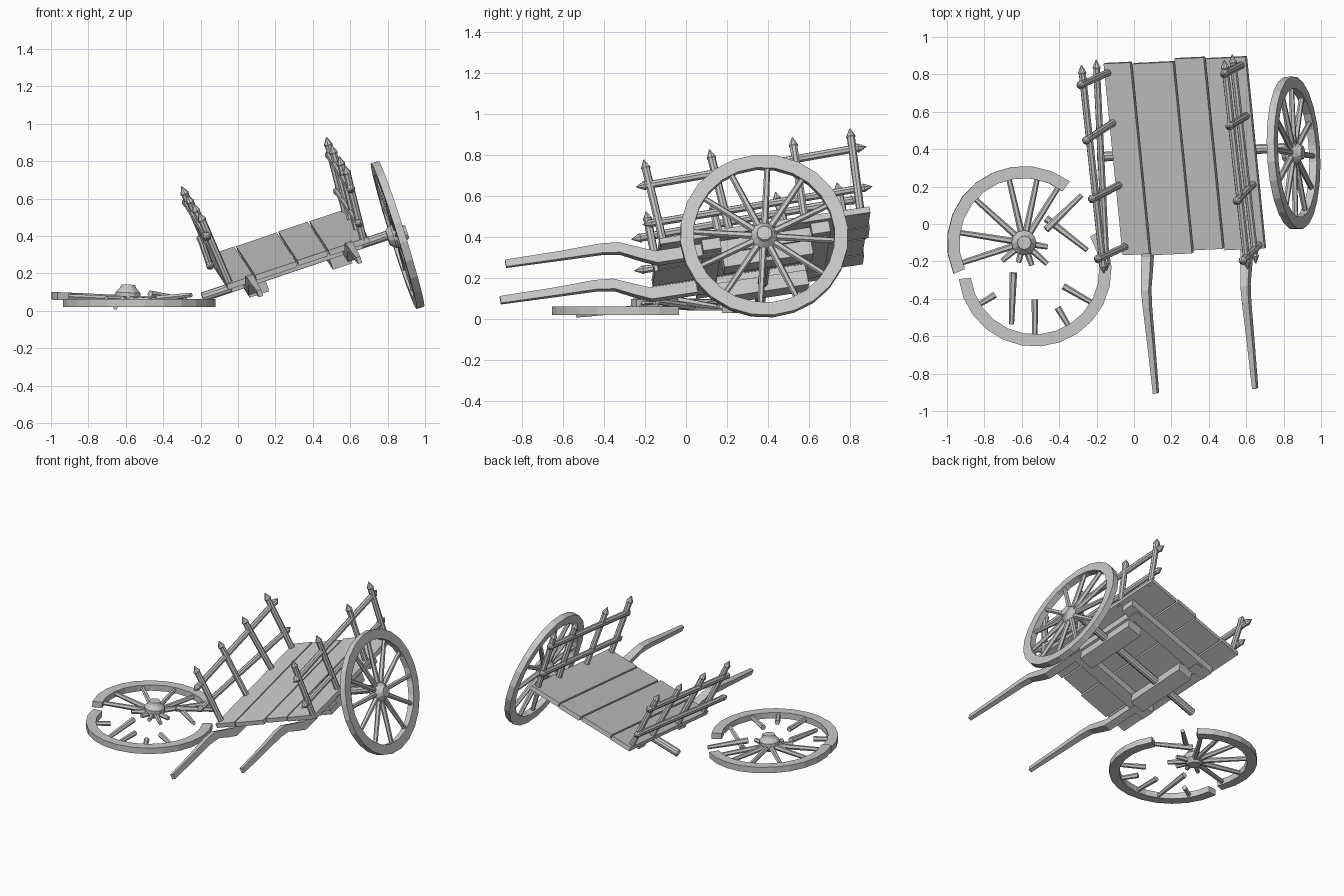
import bpy, bmesh, math
from math import cos, sin, radians, pi
from mathutils import Vector, Matrix

if "Cube" in bpy.data.objects:
    bpy.data.objects.remove(bpy.data.objects["Cube"])

wood = bpy.data.materials.new("plain_grey_wood")
wood.use_nodes = True
GREY = (0.58, 0.58, 0.58, 1)
wood.diffuse_color = GREY
wood.node_tree.nodes["Principled BSDF"].inputs["Base Color"].default_value = GREY


def frame(origin, x_axis, y_axis):
    """Orthonormal placement matrix from two rough axes."""
    x = Vector(x_axis).normalized()
    z = x.cross(Vector(y_axis)).normalized()
    m = Matrix((x, z.cross(x), z)).transposed().to_4x4()
    m.translation = origin
    return m


def finish(name, bm, matrix):
    bmesh.ops.recalc_face_normals(bm, faces=bm.faces)
    mesh = bpy.data.meshes.new(name)
    bm.to_mesh(mesh)
    bm.free()
    mesh.materials.append(wood)
    obj = bpy.data.objects.new(name, mesh)
    obj.matrix_world = matrix
    bpy.context.collection.objects.link(obj)


def skin(name, rings, matrix, closed=False):
    """Solid through a row of matching cross-sections, capped or joined in a loop."""
    bm = bmesh.new()
    loops = [[bm.verts.new(p) for p in ring] for ring in rings]
    n = len(loops[0])
    pairs = list(zip(loops, loops[1:]))
    if closed:
        pairs.append((loops[-1], loops[0]))
    else:
        bm.faces.new(loops[0])
        bm.faces.new(loops[-1])
    for a, b in pairs:
        for i in range(n):
            j = (i + 1) % n
            bm.faces.new((a[i], a[j], b[j], b[i]))
    finish(name, bm, matrix)


def box(name, lo, hi, matrix):
    ring = lambda z: [(lo[0], lo[1], z), (hi[0], lo[1], z), (hi[0], hi[1], z), (lo[0], hi[1], z)]
    skin(name, [ring(lo[2]), ring(hi[2])], matrix)


def turned(name, p, q, profile, matrix, sides=8):
    """Turned part from p towards q; profile holds (distance, radius)."""
    p, q = Vector(p), Vector(q)
    rot = (q - p).to_track_quat('Z', 'Y')
    rings = [[p + rot @ Vector((r * cos(2 * pi * i / sides), r * sin(2 * pi * i / sides), t))
              for i in range(sides)] for t, r in profile]
    skin(name, rings, matrix)


def stick(name, p, q, r0, r1, matrix, sides=6):
    length = (Vector(q) - Vector(p)).length
    turned(name, p, q, [(0, r0), (length, r1)], matrix, sides)


TIP = 0.05


def stake(name, p, q, r, matrix):
    """Stake with a slightly flared point at its far end."""
    n = (Vector(q) - Vector(p)).length
    turned(name, p, q, [(0, r), (n - TIP, r), (n - TIP + 0.008, r * 1.2), (n, 0.002)], matrix)


def rail(name, p, q, r, matrix):
    """Pole with a slightly flared point at both ends."""
    n = (Vector(q) - Vector(p)).length
    half = [(0, 0.002), (TIP - 0.008, r * 1.2), (TIP, r)]
    turned(name, p, q, half + [(n - t, s) for t, s in reversed(half)], matrix)


def rim(name, start, end, matrix, inner=0.345, outer=0.41, half=0.021):
    """Felloe arc between two angles in degrees."""
    steps = round((end - start) / 15)
    closed = end - start == 360
    rings = []
    for i in range(steps if closed else steps + 1):
        a = radians(start + (end - start) * i / steps)
        rings.append([(r * cos(a), r * sin(a), z)
                      for r, z in ((inner, -half), (outer, -half), (outer, half), (inner, half))])
    skin(name, rings, matrix, closed)


def spoke(name, angle, r0, r1, matrix):
    d = Vector((cos(radians(angle)), sin(radians(angle)), 0))
    stick(name, d * r0, d * r1, 0.018, 0.014, matrix)


def hub(name, base, matrix):
    turned(name, (0, 0, base), (0, 0, 1),
           [(0, 0.042), (0.03, 0.066), (0.065, 0.067), (0.092, 0.042), (0.108, 0.036)], matrix, 12)


# Tilted cart body: local x across, y to the back, z up from the floor
cart = frame((0.267, 0.363, 0.345), (0.947, 0.046, 0.317), (-0.096, 0.984, 0.15))
W, L = 0.405, 0.52

# Floor planks with uneven ends
edges = [-W, -0.245, -0.005, 0.17, W]
for i, (a, b) in enumerate(zip(edges, edges[1:])):
    slip = (0.0, -0.008, 0.008, 0.0)[i]
    box(f"floor_plank_{i + 1}", (a + 0.005, -L + slip, -0.03), (b - 0.005, L + slip, 0), cart)

# Cross beams and axle
for name, y in (("front_cross_beam", -0.27), ("back_cross_beam", 0.27)):
    box(name, (0.03 - W, y - 0.045, -0.085), (W - 0.04, y + 0.045, -0.03), cart)
stick("axle", (-0.52, 0, -0.115), (0.6, 0, -0.115), 0.026, 0.026, cart, 10)

# Shafts: (y, z, half width, half height)
SHAFT = [(-1.27, 0.028, 0.012, 0.018), (-1.0, 0.026, 0.016, 0.02), (-0.8, 0.028, 0.019, 0.024),
         (-0.71, 0.018, 0.021, 0.026), (-0.62, -0.025, 0.024, 0.029), (-0.54, -0.06, 0.026, 0.03),
         (0.3, -0.06, 0.026, 0.03)]
for side, s in (("right", -1), ("left", 1)):
    x = 0.28 * s
    skin(f"{side}_shaft", [[(x - w, y, z - h), (x + w, y, z - h), (x + w, y, z + h), (x - w, y, z + h)]
                           for y, z, w, h in SHAFT], cart)
    box(f"{side}_axle_block", (0.235 * s - 0.055, -0.22, -0.16), (0.235 * s + 0.055, 0.22, -0.085), cart)

# Right rack: four stakes leaning out, two rails, the lower one knocked loose
for i, (y, lean) in enumerate(((-0.475, 0.0), (-0.14, -0.01), (0.2, -0.035), (0.47, 0.0))):
    stake(f"right_rack_stake_{i + 1}", (0.025 - W, y, -0.03), (-W - 0.015, y + lean, 0.41), 0.02, cart)
rail("right_lower_rail", (-W - 0.05, -0.58, 0.13), (-W, 0.56, 0.1), 0.019, cart)
rail("right_upper_rail", (-W - 0.015, -0.57, 0.28), (-W - 0.015, 0.57, 0.31), 0.02, cart)

# Left rack: more upright, rails on the inner side
for i, (y, lean) in enumerate(((-0.5, -0.025), (-0.17, -0.03), (0.2, 0.01), (0.475, 0.02))):
    stake(f"left_rack_stake_{i + 1}", (W - 0.035, y, -0.03), (W - 0.005, y + lean, 0.41), 0.02, cart)
rail("left_lower_rail", (W - 0.03, -0.585, 0.09), (W - 0.04, 0.555, 0.11), 0.019, cart)
rail("left_upper_rail", (W - 0.015, -0.585, 0.28), (W - 0.02, 0.56, 0.31), 0.02, cart)

# Standing wheel on the axle
wheel = frame((0.853, 0.38, 0.405), (0.0, 1.0, -0.16), (-0.3, 0.05, 0.95))
rim("standing_wheel_rim", 0, 360, wheel)
hub("standing_wheel_hub", -0.055, wheel)
for i in range(12):
    spoke(f"standing_wheel_spoke_{i + 1}", 30 * i + 6, 0.05, 0.36, wheel)

# Broken wheel lying flat: upper part with its hub, a little tilted
broken = frame((-0.59, -0.10, 0.062), (1.0, 0.0, -0.045), (0, 1, 0))
rim("broken_rim_large_piece", 53, 204, broken)
hub("broken_wheel_hub", -0.03, broken)
for i, a in enumerate((58, 78, 103, 138, 171, 198)):
    spoke(f"broken_wheel_spoke_{i + 1}", a, 0.05, 0.36, broken)
for i, (a, r) in enumerate(((-10, 0.13), (-42, 0.17), (-70, 0.13), (-105, 0.11), (-140, 0.15))):
    spoke(f"snapped_hub_stub_{i + 1}", a, 0.05, r, broken)

# Broken rim piece that slid away, with spoke ends
piece = Matrix.Translation((-0.53, -0.245, 0.042))
rim("broken_rim_loose_piece", 187, 391, piece)
for i, (a, r) in enumerate(((-90, 0.16), (-59, 0.235), (-30, 0.175), (212, 0.25))):
    spoke(f"snapped_rim_stub_{i + 1}", a, r, 0.36, piece)

# Loose spokes on the ground
ground = Matrix.Identity(4)
stick("loose_spoke_1", (-0.47, -0.03, 0.09), (-0.28, 0.155, 0.06), 0.02, 0.013, ground)
stick("loose_spoke_2", (-0.47, 0.03, 0.06), (-0.25, -0.14, 0.085), 0.02, 0.013, ground)
stick("loose_spoke_3", (-0.645, -0.26, 0.05), (-0.655, -0.535, 0.02), 0.02, 0.014, ground)
